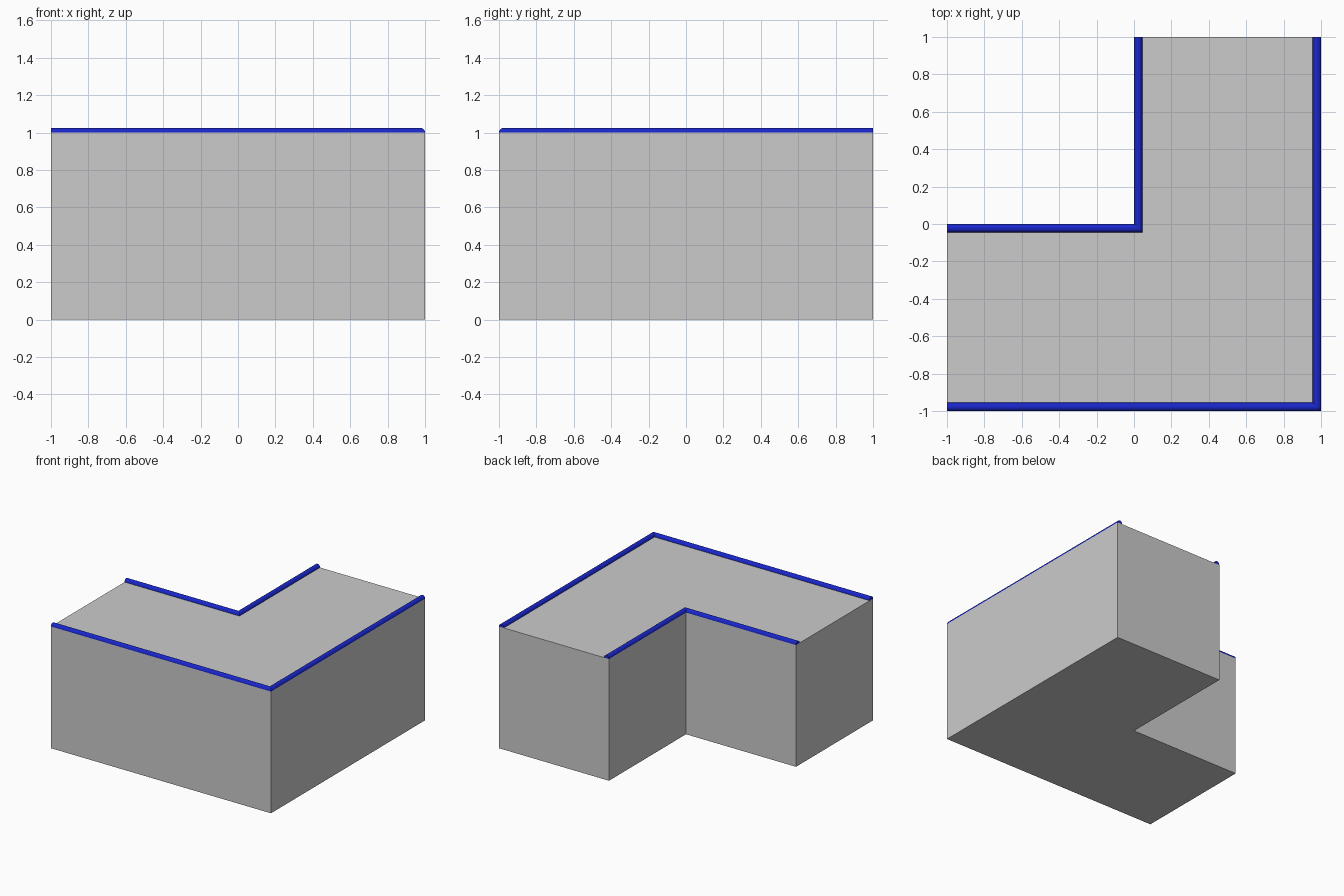
import bpy, bmesh, math

if "Cube" in bpy.data.objects:
    bpy.data.objects.remove(bpy.data.objects["Cube"])

blue = bpy.data.materials.new("blue")
blue.diffuse_color = (0.01, 0.02, 0.6, 1)
blue.use_nodes = True
blue.node_tree.nodes["Principled BSDF"].inputs["Base Color"].default_value = blue.diffuse_color


def new_object(name, bm, mat=None):
    bmesh.ops.recalc_face_normals(bm, faces=bm.faces[:])
    mesh = bpy.data.meshes.new(name)
    bm.to_mesh(mesh)
    bm.free()
    obj = bpy.data.objects.new(name, mesh)
    bpy.context.collection.objects.link(obj)
    if mat:
        mesh.materials.append(mat)
    return obj


# L-shaped block
bm = bmesh.new()
outline = [(-1, -1), (1, -1), (1, 1), (0, 1), (0, 0), (-1, 0)]
base = bm.faces.new([bm.verts.new((x, y, 0)) for x, y in outline])
top = bmesh.ops.extrude_face_region(bm, geom=[base], use_keep_orig=True)["geom"]
bmesh.ops.translate(bm, vec=(0, 0, 1),
                    verts=[v for v in top if isinstance(v, bmesh.types.BMVert)])
new_object("corner_block", bm)


# Half-round trim swept round a mitred corner
def trim(name, centre, half_width=0.0225, height=0.025, steps=8):
    bm = bmesh.new()
    rings = [[], [], []]
    for i in range(steps + 1):
        t = math.pi * i / steps
        d = centre + half_width * math.cos(t)
        z = 1 + height * math.sin(t)
        for ring, (x, y) in zip(rings, [(-1, -d), (d, -d), (d, 1)]):
            ring.append(bm.verts.new((x, y, z)))
    n = steps + 1
    for a, b in zip(rings, rings[1:]):
        for i in range(n):
            j = (i + 1) % n
            bm.faces.new((a[i], a[j], b[j], b[i]))
    bm.faces.new(rings[0])
    bm.faces.new(rings[-1])
    new_object(name, bm, blue)


trim("outer_trim", 0.9775)
trim("inner_trim", 0.0225)
